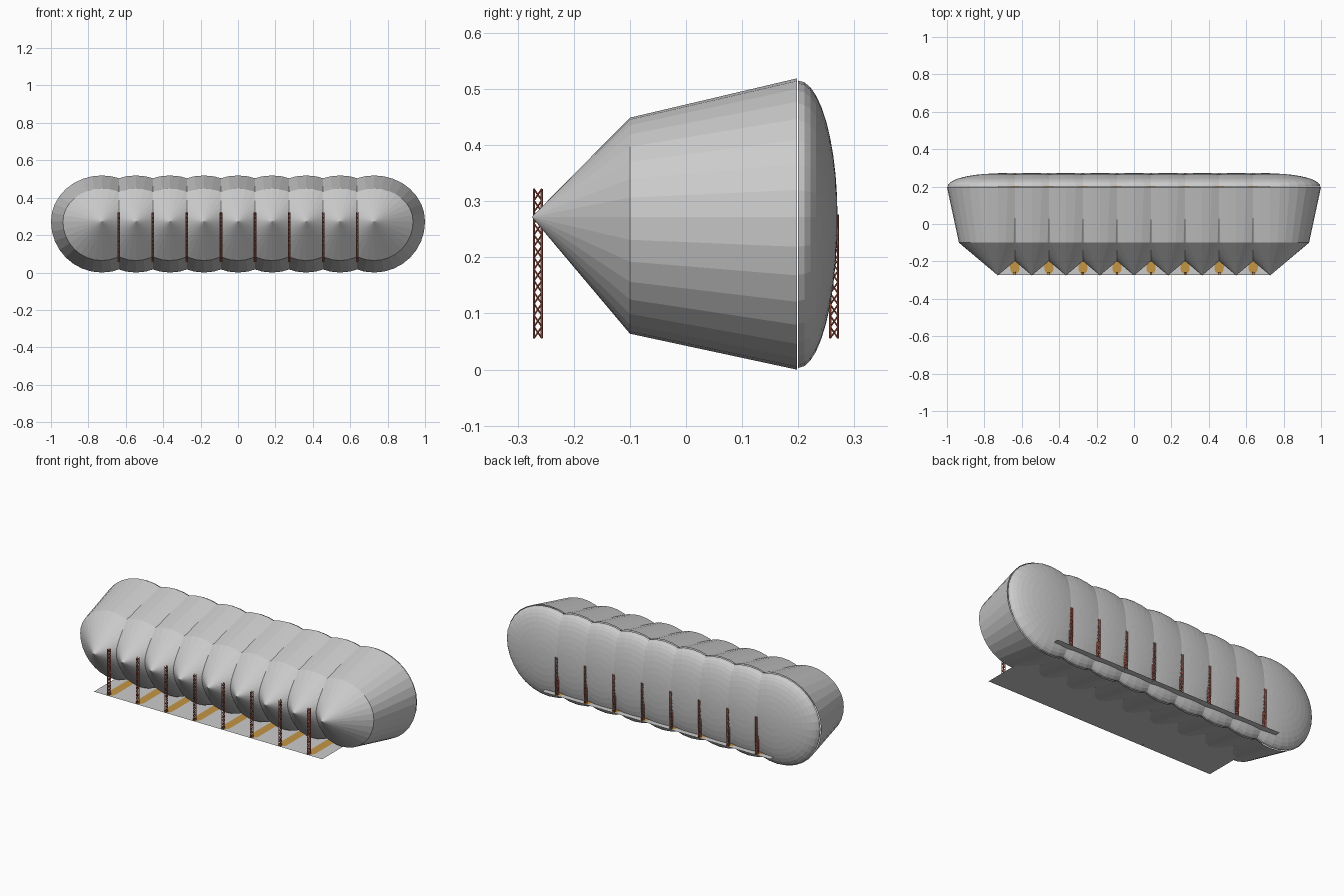
import bpy, bmesh
from math import sin, cos, pi
from mathutils import Vector

if "Cube" in bpy.data.objects:
    bpy.data.objects.remove(bpy.data.objects["Cube"])

PITCH, CZ, SIDES, FLOOR = 0.182, 0.272, 32, 0.056


def material(name, color):
    m = bpy.data.materials.new(name)
    m.diffuse_color = (*color, 1)
    m.use_nodes = True
    m.node_tree.nodes["Principled BSDF"].inputs["Base Color"].default_value = m.diffuse_color
    return m


RED = material("mast_red", (0.55, 0.12, 0.08))
ORANGE = material("walkway_orange", (0.55, 0.30, 0.06))


def finish(name, bm, mat=None):
    bmesh.ops.recalc_face_normals(bm, faces=bm.faces)
    me = bpy.data.meshes.new(name)
    bm.to_mesh(me)
    bm.free()
    ob = bpy.data.objects.new(name, me)
    bpy.context.collection.objects.link(ob)
    if mat:
        me.materials.append(mat)
    return ob


def shell(name, x, rings):
    """Loft along y; each ring is (y, radius, upper half height), radius 0 is a tip."""
    bm = bmesh.new()
    loops = []
    for y, r, up in rings:
        if r == 0:
            loops.append([bm.verts.new((x, y, CZ))])
            continue
        loop = []
        for i in range(SIDES):
            a = 2 * pi * i / SIDES
            s = sin(a)
            loop.append(bm.verts.new((x + r * cos(a), y, CZ + s * (up if s > 0 else r))))
        loops.append(loop)
    for a, b in zip(loops, loops[1:]):
        for i in range(SIDES):
            j = (i + 1) % SIDES
            if len(a) == 1:
                bm.faces.new((a[0], b[i], b[j]))
            elif len(b) == 1:
                bm.faces.new((a[i], a[j], b[0]))
            else:
                bm.faces.new((a[i], a[j], b[j], b[i]))
    return finish(name, bm)


def rod(bm, p, q, r):
    p, q = Vector(p), Vector(q)
    d = q - p
    mat = d.to_track_quat('Z', 'Y').to_matrix().to_4x4()
    mat.translation = (p + q) / 2
    bmesh.ops.create_cone(bm, cap_ends=True, segments=4, radius1=r, radius2=r,
                          depth=d.length, matrix=mat)


def lattice_mast(name, x, y, top, bays):
    """Four chords with zigzag bracing on each side."""
    bm = bmesh.new()
    w, d = 0.005, 0.007
    corners = [(x - w, y - d), (x + w, y - d), (x + w, y + d), (x - w, y + d)]
    for c in corners:
        rod(bm, (*c, FLOOR), (*c, top), 0.002)
    h = (top - FLOOR) / bays
    for k in range(4):
        pair = corners[k], corners[(k + 1) % 4]
        for i in range(bays):
            z = FLOOR + i * h
            rod(bm, (*pair[i % 2], z), (*pair[(i + 1) % 2], z + h), 0.0015)
    finish(name, bm, RED)


def flat_sheet(name, points, z, mat=None):
    bm = bmesh.new()
    bm.faces.new([bm.verts.new((px, py, z)) for px, py in points])
    finish(name, bm, mat)


# Nine overlapping hulls with pointed noses, and separate rear domes
dome = [(0.2 + 0.07 * sin(t), 0.269 * cos(t), 0.243 * cos(t))
        for t in (pi / 2 * i / 10 for i in range(10))] + [(0.27, 0, 0)]
for i in range(9):
    x = (i - 4) * PITCH
    shell(f"hull_{i}", x, [(-0.275, 0, 0), (-0.1, 0.208, 0.177), (0.1975, 0.272, 0.247)])
    shell(f"rear_dome_{i}", x, dome)

# Thin floor passing through all hulls
X = 4 * PITCH
flat_sheet("floor", [(-X, -0.273), (X, -0.273), (X, 0.273), (-X, 0.273)], FLOOR)

# Masts and round-ended walkways between the hulls
for i in range(8):
    x = (i - 3.5) * PITCH
    arc = [pi * k / 12 for k in range(13)]
    ends = [(x + 0.025 * cos(a), 0.235 + 0.032 * sin(a)) for a in arc]
    ends += [(x - 0.025 * cos(a), -0.235 - 0.032 * sin(a)) for a in arc]
    flat_sheet(f"walkway_{i}", ends, FLOOR + 0.0015, ORANGE)
    lattice_mast(f"front_mast_{i}", x, -0.264, 0.322, 13)
    lattice_mast(f"rear_mast_{i}", x, 0.264, 0.276, 11)
